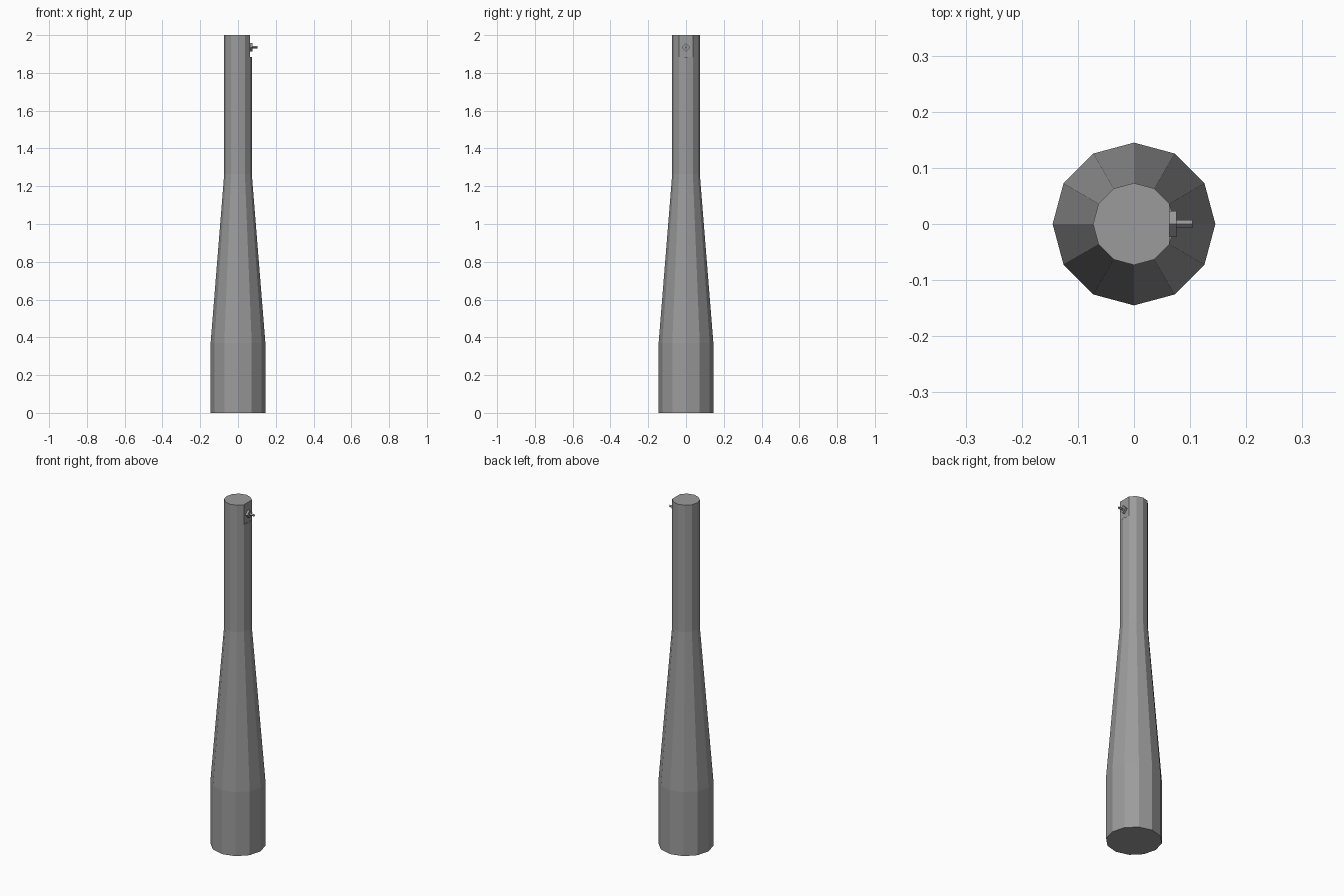
import bpy, bmesh, math
from mathutils import Matrix

cube = bpy.data.objects.get("Cube")
if cube:
    bpy.data.objects.remove(cube, do_unlink=True)

grey = bpy.data.materials.new("mid grey")
grey.use_nodes = True
colour = (0.33, 0.33, 0.33, 1)
grey.diffuse_color = colour
grey.node_tree.nodes["Principled BSDF"].inputs["Base Color"].default_value = colour

SIDES = 12


def finish(name, bm):
    bmesh.ops.recalc_face_normals(bm, faces=bm.faces[:])
    mesh = bpy.data.meshes.new(name)
    bm.to_mesh(mesh)
    bm.free()
    mesh.materials.append(grey)
    obj = bpy.data.objects.new(name, mesh)
    bpy.context.collection.objects.link(obj)
    return obj


def ring(bm, radius, z, flat):
    """Twelve-sided ring; flat pulls the +x corner back onto its chord."""
    verts = []
    for i in range(SIDES):
        a = math.tau * i / SIDES
        r = radius * math.cos(math.tau / SIDES) if flat and i == 0 else radius
        verts.append(bm.verts.new((r * math.cos(a), r * math.sin(a), z)))
    return verts


# Tapered body with a flat notch for the stud near the top
profile = [(0.145, 0, False), (0.145, 0.37, False), (0.073, 1.265, False),
           (0.073, 1.885, False), (0.073, 1.885, True), (0.073, 2, True)]
bm = bmesh.new()
rings = [ring(bm, *p) for p in profile]
bm.faces.new(rings[0])
bm.faces.new(rings[-1])
for low, high in zip(rings, rings[1:]):
    for i in range(SIDES):
        j = (i + 1) % SIDES
        bm.faces.new((low[i], low[j], high[j], high[i]))
bmesh.ops.remove_doubles(bm, verts=bm.verts[:], dist=0.0001)
finish("tapered_body", bm)


# Four-sided nut and pin pointing out of the notch
def peg(name, radius, x0, x1):
    bm = bmesh.new()
    bmesh.ops.create_cone(bm, cap_ends=True, segments=4, radius1=radius,
                          radius2=radius, depth=x1 - x0,
                          matrix=Matrix.Rotation(math.pi / 2, 4, 'Y'))
    # Corners point up, down and sideways
    if max(v.co.z for v in bm.verts) < radius * 0.9:
        bmesh.ops.rotate(bm, verts=bm.verts[:],
                         matrix=Matrix.Rotation(math.pi / 4, 3, 'X'))
    bmesh.ops.translate(bm, verts=bm.verts[:], vec=((x0 + x1) / 2, 0, 1.935))
    finish(name, bm)


peg("stud_nut", 0.023, 0.062, 0.076)
peg("stud_pin", 0.007, 0.07, 0.104)
